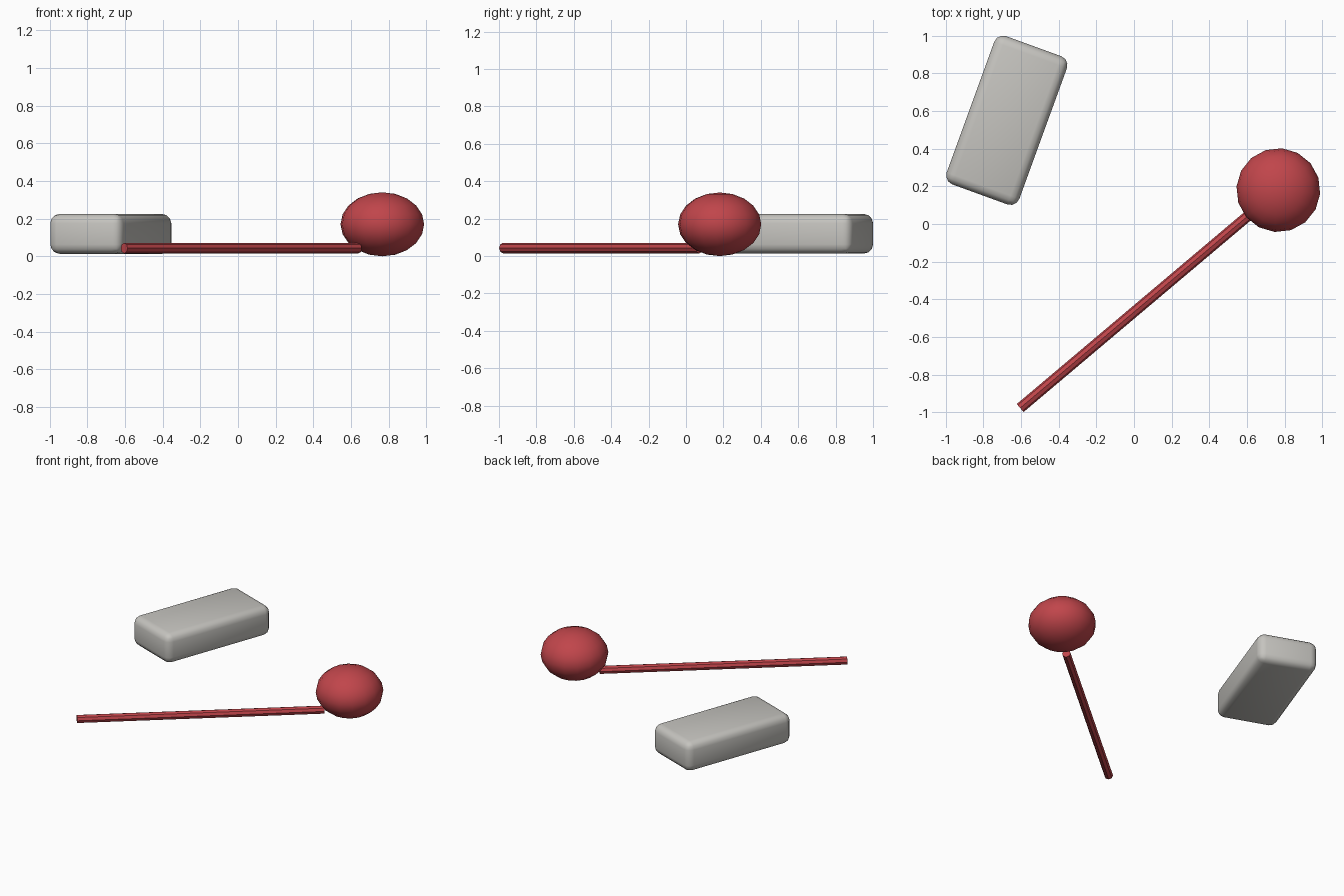
import bpy, math
from mathutils import Vector

if "Cube" in bpy.data.objects:
    bpy.data.objects.remove(bpy.data.objects["Cube"])


def material(name, rgb):
    m = bpy.data.materials.new(name)
    m.diffuse_color = (*rgb, 1)
    m.use_nodes = True
    m.node_tree.nodes["Principled BSDF"].inputs["Base Color"].default_value = m.diffuse_color
    return m


def finish(name, mat, angle):
    ob = bpy.context.object
    ob.name = name
    ob.data.materials.append(mat)
    bpy.ops.object.shade_smooth_by_angle(angle=math.radians(angle))
    return ob


red = material("red", (0.53, 0.06, 0.07))
grey = material("light grey", (0.56, 0.55, 0.52))

# rounded block, turned on the ground
bpy.ops.mesh.primitive_cube_add(size=1, location=(-0.676, 0.551, 0.119),
                                rotation=(0, 0, math.radians(-20)))
block = bpy.context.object
block.scale = (0.411, 0.838, 0.212)
bpy.ops.object.transform_apply(location=False, rotation=False, scale=True)
bevel = block.modifiers.new("rounding", "BEVEL")
bevel.width = 0.05
bevel.segments = 3
bpy.ops.object.modifier_apply(modifier="rounding")
finish("block", grey, 30)

# squashed ball head
bpy.ops.mesh.primitive_uv_sphere_add(segments=16, ring_count=10, radius=1,
                                     location=(0.767, 0.18, 0.17),
                                     rotation=(0, 0, math.radians(40)))
bpy.context.object.scale = (0.223, 0.223, 0.17)
finish("mallet_head", red, 40)

# thin straight stick reaching into the head
start, end = Vector((-0.605, -0.978, 0.043)), Vector((0.64, 0.072, 0.043))
axis = end - start
bpy.ops.mesh.primitive_cylinder_add(vertices=8, radius=0.028, depth=axis.length,
                                    location=(start + end) / 2)
stick = bpy.context.object
stick.rotation_euler = axis.to_track_quat("Z", "Y").to_euler()
finish("mallet_stick", red, 30)
